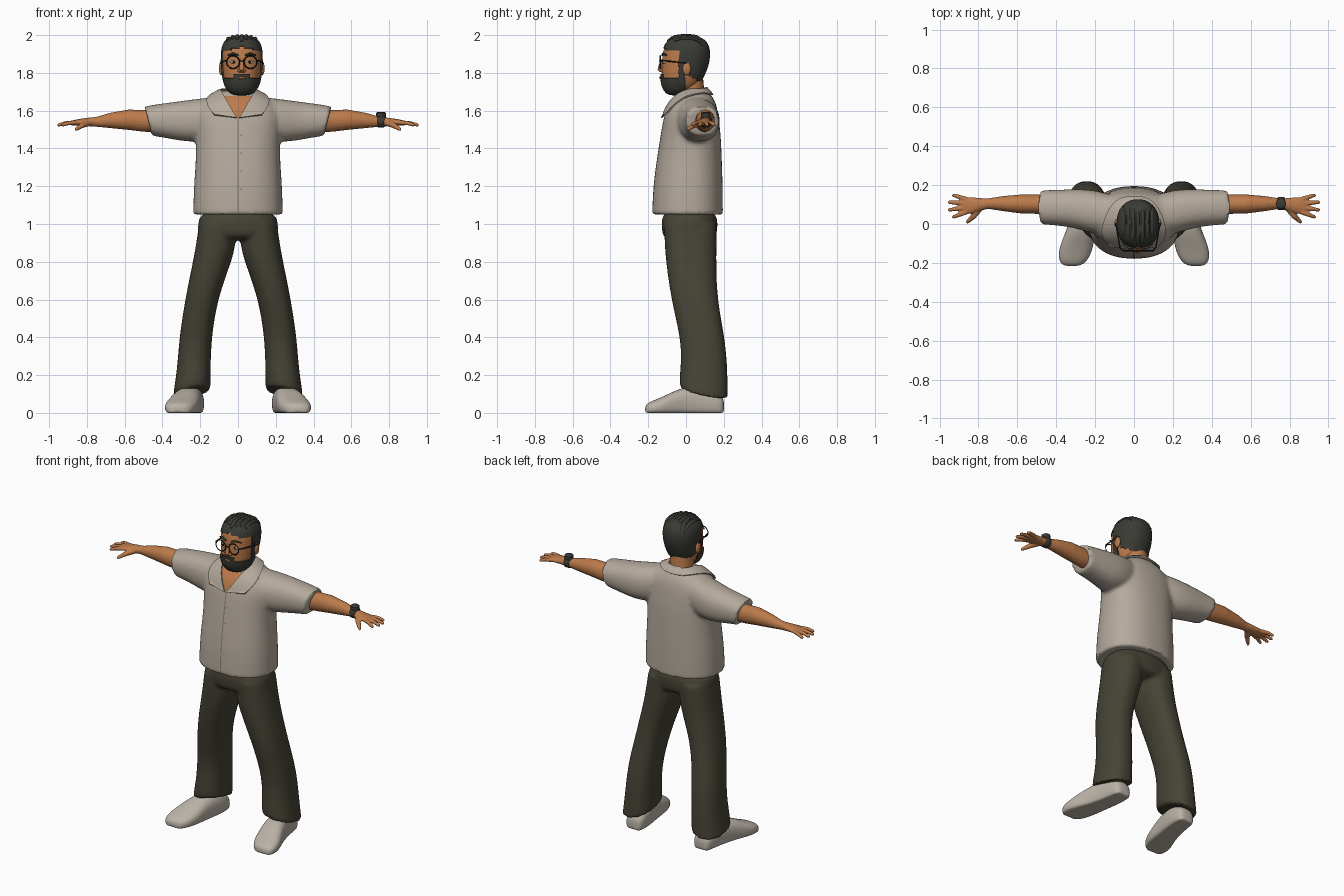
import bpy, bmesh, math
from mathutils import Vector, Matrix
from mathutils.bvhtree import BVHTree

if "Cube" in bpy.data.objects:
    bpy.data.objects.remove(bpy.data.objects["Cube"])

COLORS = {"shirt_cream": (.46, .40, .335), "trouser_olive": (.062, .056, .036),
          "skin_tan": (.50, .195, .07), "hair_charcoal": (.042, .044, .035),
          "frame_black": (.012, .011, .01), "shoe_white": (.50, .45, .39),
          "lip_brown": (.28, .10, .06), "eye_white": (.60, .52, .45),
          "seam_grey": (.22, .19, .155)}
MATS = {}
for key, c in COLORS.items():
    MATS[key] = bpy.data.materials.new(key)
    MATS[key].diffuse_color = (*c, 1)

X, Y, Z = Vector((1, 0, 0)), Vector((0, 1, 0)), Vector((0, 0, 1))
HX = .02  # the head sits slightly off centre


def new_bm():
    bm = bmesh.new()
    bm.edges.layers.float.new("crease_edge")
    return bm


def loft(bm, rings, uv, n=24, e=2.3, crease=False, warp=None):
    """Skin closed superelliptic rings (centre, a, b) lying in the plane uv."""
    u, v = uv
    power = lambda t: math.copysign(abs(t) ** (2 / e), t)
    loops = []
    for c, a, b in rings:
        loop = []
        for i in range(n):
            t = 2 * math.pi * i / n
            p = Vector(c) + u * a * power(math.cos(t)) + v * b * power(math.sin(t))
            loop.append(bm.verts.new(warp(p) if warp else p))
        loops.append(loop)
    for l0, l1 in zip(loops, loops[1:]):
        for i in range(n):
            j = (i + 1) % n
            bm.faces.new((l0[i], l0[j], l1[j], l1[i]))
    layer = bm.edges.layers.float.get("crease_edge")
    for loop in (loops[0], loops[-1]):
        for ed in bm.faces.new(loop).edges:
            if crease and layer:
                ed[layer] = 1


def tube(bm, pts, radii, n=10):
    pts = [Vector(p) for p in pts]
    d = (pts[-1] - pts[0]).normalized()
    u = d.cross(Z if abs(d.z) < .9 else Y).normalized()
    loft(bm, [(p, r, r) for p, r in zip(pts, radii)], (u, d.cross(u)), n, 2)


def ball(bm, c, s):
    bmesh.ops.create_uvsphere(bm, u_segments=20, v_segments=12, radius=1,
                              matrix=Matrix.Translation(c) @ Matrix.Diagonal((*s, 1)))


def finish(name, bm, mat, *mods, angle=45):
    """Turn a bmesh into an object, apply modifiers (type, settings), shade it."""
    bmesh.ops.recalc_face_normals(bm, faces=bm.faces[:])
    me = bpy.data.meshes.new(name)
    bm.to_mesh(me)
    bm.free()
    ob = bpy.data.objects.new(name, me)
    bpy.context.collection.objects.link(ob)
    for kind, settings in mods:
        m = ob.modifiers.new(kind.lower(), kind)
        for k, val in settings.items():
            setattr(m, k, val)
    if mods:
        bpy.context.view_layer.update()
        dg = bpy.context.evaluated_depsgraph_get()
        baked = bpy.data.meshes.new_from_object(ob.evaluated_get(dg))
        ob.modifiers.clear()
        ob.data = baked
    ob.data.materials.clear()
    ob.data.materials.append(MATS[mat])
    bpy.ops.object.select_all(action='DESELECT')
    ob.select_set(True)
    bpy.context.view_layer.objects.active = ob
    bpy.ops.object.shade_smooth_by_angle(angle=math.radians(angle))
    return ob


MIRROR = ('MIRROR', {})
SUB = ('SUBSURF', {"levels": 2})
def fuse(size, smooth=4):
    return (('REMESH', {"mode": 'VOXEL', "voxel_size": size}),
            ('SMOOTH', {"iterations": smooth, "factor": .5}))


# Shirt: torso and sleeves fused together
bm = new_bm()
loft(bm, [((0, y, z), a, b) for z, y, a, b in (
    (1.05, .008, .238, .188), (1.2, .01, .235, .185), (1.35, .018, .222, .172),
    (1.47, .025, .225, .16), (1.56, .027, .235, .147), (1.62, .033, .22, .132),
    (1.665, .04, .165, .108), (1.705, .045, .09, .07))], (X, Y), 32, crease=True)
for s in (-1, 1):
    loft(bm, [((s * x, y, z), a, b) for x, y, z, a, b in (
        (.05, .04, 1.58, .09, .10), (.2, .06, 1.548, .118, .118), (.3, .08, 1.545, .10, .106),
        (.4, .084, 1.545, .092, .091), (.475, .086, 1.545, .088, .078))], (Y, Z), 24,
        crease=True, warp=lambda p, s=s: p + X * s * (p.z - 1.545) * .25 * (abs(p.x) > .38))
shirt = finish("shirt", bm, "shirt_cream", SUB, *fuse(.012))

# Collar: one folded strip around the neck, opening to a V
bm = new_bm()
inner = [(0, .115, 1.725), (.055, .10, 1.722), (.088, .04, 1.705), (.075, -.05, 1.665), (.006, -.13, 1.562)]
outer = [(0, .14, 1.68), (.08, .12, 1.675), (.135, .045, 1.665), (.165, -.05, 1.625), (.125, -.115, 1.578)]
rows = [[bm.verts.new(Vector(a).lerp(Vector(b), t)) for a, b in zip(inner, outer)] for t in (0, .5, 1)]
for r0, r1 in zip(rows, rows[1:]):
    for i in range(4):
        bm.faces.new((r0[i], r0[i + 1], r1[i + 1], r1[i]))
finish("collar", bm, "shirt_cream", MIRROR,
       ('SUBSURF', {"levels": 3, "boundary_smooth": 'PRESERVE_CORNERS'}),
       ('SHRINKWRAP', {"target": shirt, "wrap_mode": 'OUTSIDE', "offset": .009}),
       ('SOLIDIFY', {"thickness": .008, "offset": 0}))


# Plates that lie on the shirt front
def plate(name, corners, mat, lift):
    bm = new_bm()
    bm.faces.new([bm.verts.new((x, -.5, z)) for x, z in corners])
    finish(name, bm, mat, ('SUBSURF', {"levels": 5, "subdivision_type": 'SIMPLE'}),
           ('SHRINKWRAP', {"target": shirt, "wrap_method": 'PROJECT', "use_project_y": True,
                           "wrap_mode": 'ABOVE_SURFACE', "offset": lift}))


plate("open_neck", [(-.004, 1.558), (.004, 1.558), (.075, 1.675), (-.075, 1.675)], "skin_tan", .004)
plate("placket_seam", [(-.003, 1.062), (.003, 1.062), (.003, 1.56), (-.003, 1.56)], "seam_grey", .002)
for i in range(4):
    z = 1.18 + i * .095
    plate(f"button_{i}", [(.012, z), (.02, z), (.02, z + .008), (.012, z + .008)], "seam_grey", .003)

# Trousers: hips and two legs fused, cuffs lower at the back
bm = new_bm()
loft(bm, [((0, .019, z), a, b) for z, a, b in (
    (1.08, .20, .145), (1.0, .212, .149), (.94, .218, .146), (.915, .19, .12))], (X, Y), 32)
for s in (-1, 1):
    loft(bm, [((s * x, y, z), a, b) for z, x, a, y, b in (
        (1.0, .106, .10, .022, .14), (.88, .119, .106, .025, .138), (.8, .137, .102, .027, .134),
        (.6, .195, .086, .043, .123), (.4, .225, .086, .088, .118), (.27, .232, .088, .096, .122),
        (.18, .238, .093, .092, .129), (.11, .245, .10, .095, .127))], (X, Y), 24, crease=True,
        warp=lambda p: p - Z * ((p.y - .09) * .22 + (abs(p.x) - .24) * .2) * (p.z < .15))
finish("trousers", bm, "trouser_olive", SUB, *fuse(.012))

# Shoes: flat soles, toes turned out
bm = new_bm()
loft(bm, [((x, y, h * .4), a, h * .6) for y, x, a, h in (
    (.203, .24, .04, .07), (.18, .24, .06, .10), (.10, .245, .068, .14), (0, .265, .072, .138),
    (-.06, .28, .08, .118), (-.13, .30, .088, .082), (-.19, .313, .075, .06), (-.218, .32, .042, .04))],
    (X, Z), 24, 2.5, warp=lambda p: Vector((p.x, p.y, max(p.z, 0))))
finish("shoes", bm, "shoe_white", MIRROR, SUB)

# Arms with palms, fingers and thumbs
bm = new_bm()
loft(bm, [((x, y, z), a, b) for x, y, z, a, b in (
    (.38, .095, 1.545, .056, .06), (.5, .102, 1.546, .05, .058), (.58, .103, 1.552, .049, .054),
    (.68, .105, 1.548, .038, .04), (.75, .105, 1.541, .027, .026), (.80, .10, 1.54, .034, .022),
    (.84, .095, 1.538, .043, .018), (.875, .095, 1.535, .042, .014), (.89, .095, 1.534, .03, .009))],
    (Y, Z), 20, 2)
for y0, x1, y1 in ((.062, .935, .034), (.084, .958, .072), (.106, .958, .112), (.127, .935, .15)):
    a, b = Vector((.86, y0, 1.537)), Vector((x1, y1, 1.523))
    tube(bm, [a, a.lerp(b, .55) + Z * .004, a.lerp(b, .92), b], (.013, .0115, .0095, .005))
tube(bm, [(.79, .085, 1.535), (.825, .04, 1.522), (.852, .015, 1.505), (.862, .004, 1.498)],
     (.018, .015, .011, .006))
finish("arms", bm, "skin_tan", MIRROR, *fuse(.005, 3))

# Wristwatch
bm = new_bm()
loft(bm, [((x, .105, 1.544), r, r) for x, r in ((.738, .030), (.744, .034), (.77, .034), (.776, .030))], (Y, Z), 24, 2)
loft(bm, [((.757, .105, z), r, r) for z, r in ((1.565, .026), (1.588, .026), (1.592, .021))], (X, Y), 20, 2)
finish("wristwatch", bm, "hair_charcoal")

# Neck
bm = new_bm()
loft(bm, [((.01, y, z), a, b) for z, y, a, b in (
    (1.62, .035, .08, .075), (1.70, .028, .071, .07), (1.75, .022, .072, .07), (1.79, .02, .07, .07))], (X, Y), 24, 2)
finish("neck", bm, "skin_tan")

# Head
bm = new_bm()
loft(bm, [((HX, (f + b) / 2, z), a, (b - f) / 2) for z, f, b, a in (
    (1.688, -.085, -.02, .035), (1.70, -.105, .01, .062), (1.73, -.124, .06, .085),
    (1.77, -.129, .085, .096), (1.82, -.129, .108, .102), (1.87, -.127, .122, .105),
    (1.92, -.122, .123, .105), (1.96, -.103, .11, .094), (1.984, -.072, .078, .068),
    (1.993, -.035, .035, .032))], (X, Y), 32, 2.2)
head = finish("head", bm, "skin_tan", SUB)


# Hair and beard: raised shells taken from the head
def shell(name, rule, lift):
    bm = bmesh.new()
    bm.from_mesh(head.data)
    bm.normal_update()
    for v, n in [(v, v.normal.copy()) for v in bm.verts]:
        v.co += n * lift
    drop = [f for f in bm.faces if not rule(abs(f.calc_center_median().x - HX), *f.calc_center_median().yz)]
    bmesh.ops.delete(bm, geom=drop, context='FACES')
    return finish(name, bm, "hair_charcoal", ('SOLIDIFY', {"thickness": lift, "offset": -1}))


hair = shell("hair", lambda x, y, z: z > 1.94 - .25 * x or (y > -.035 and z > 1.855)
             or (y > .018 and z > 1.785 - .5 * (y - .018)), .006)
shell("beard", lambda x, y, z: (y < -.005 and z < 1.768 and z < 1.735 + .8 * max(x, .045)) or
      (-.04 < y < -.005 and z < 1.865) or (x < .045 and y < 0 and z < 1.802 - .3 * x), .008)

# Combed ridges over the top of the hair
bm = bmesh.new()
bm.from_mesh(hair.data)
tree = BVHTree.FromBMesh(bm)
bm.free()
bm = new_bm()
for i in range(7):
    x = HX + (i - 3) * .024
    pts = []
    for k in range(9):
        y = -.10 + .02 * abs(i - 3) * .7 + k * .021
        hit = tree.ray_cast(Vector((x, y, 3)), -Z)[0]
        if hit:
            pts.append(hit - Z * .004)
    tube(bm, pts, [.009] + [.011] * (len(pts) - 2) + [.005], 8)
finish("hair_ridges", bm, "hair_charcoal")

# Ears and nose
bm = new_bm()
for s in (-1, 1):
    ball(bm, (HX + s * .108, .004, 1.822), (.013, .022, .035))
    ball(bm, (HX + s * .013, -.128, 1.812), (.010, .011, .009))
tube(bm, [(HX, -.122, 1.872), (HX, -.134, 1.84), (HX, -.138, 1.815), (HX, -.128, 1.803)], (.008, .011, .013, .009), 12)
finish("ears_and_nose", bm, "skin_tan")

# Lips, eyes and brows
bm = new_bm()
ball(bm, (HX, -.136, 1.774), (.022, .006, .007))
finish("lips", bm, "lip_brown")
whites, pupils, brows = new_bm(), new_bm(), new_bm()
for s in (-1, 1):
    ball(whites, (HX + s * .042, -.111, 1.857), (.017, .012, .009))
    ball(pupils, (HX + s * .042, -.121, 1.857), (.007, .004, .008))
    tube(brows, [(HX + s * .018, -.126, 1.893), (HX + s * .045, -.121, 1.902), (HX + s * .075, -.103, 1.893)],
         (.005, .007, .004), 8)
finish("eye_whites", whites, "eye_white")
finish("pupils", pupils, "frame_black")
finish("eyebrows", brows, "hair_charcoal")

# Glasses: round rims, bridge and temples
bm = new_bm()
for s in (-1, 1):
    ring = []
    for i in range(28):
        t = 2 * math.pi * i / 28
        out = X * math.cos(t) + Z * math.sin(t)
        c = Vector((HX + s * .046, -.137, 1.857))
        ring.append([bm.verts.new(c + out * (.034 + .0035 * a) + Y * .0035 * b)
                     for a, b in ((1, 0), (0, 1), (-1, 0), (0, -1))])
    for i in range(28):
        for j in range(4):
            r0, r1, k = ring[i], ring[(i + 1) % 28], (j + 1) % 4
            bm.faces.new((r0[j], r0[k], r1[k], r1[j]))
    tube(bm, [(HX + s * .079, -.137, 1.865), (HX + s * .092, -.12, 1.865)], (.0035, .0035), 8)
    tube(bm, [(HX + s * .092, -.122, 1.865), (HX + s * .114, .005, 1.852)], (.0035, .0035), 8)
tube(bm, [(HX - .014, -.139, 1.863), (HX + .014, -.139, 1.863)], (.0035, .0035), 8)
finish("glasses", bm, "frame_black")

for m in bpy.data.materials:
    if m.users and not m.is_grease_pencil:
        m.use_nodes = True
        m.node_tree.nodes["Principled BSDF"].inputs["Base Color"].default_value = m.diffuse_color
